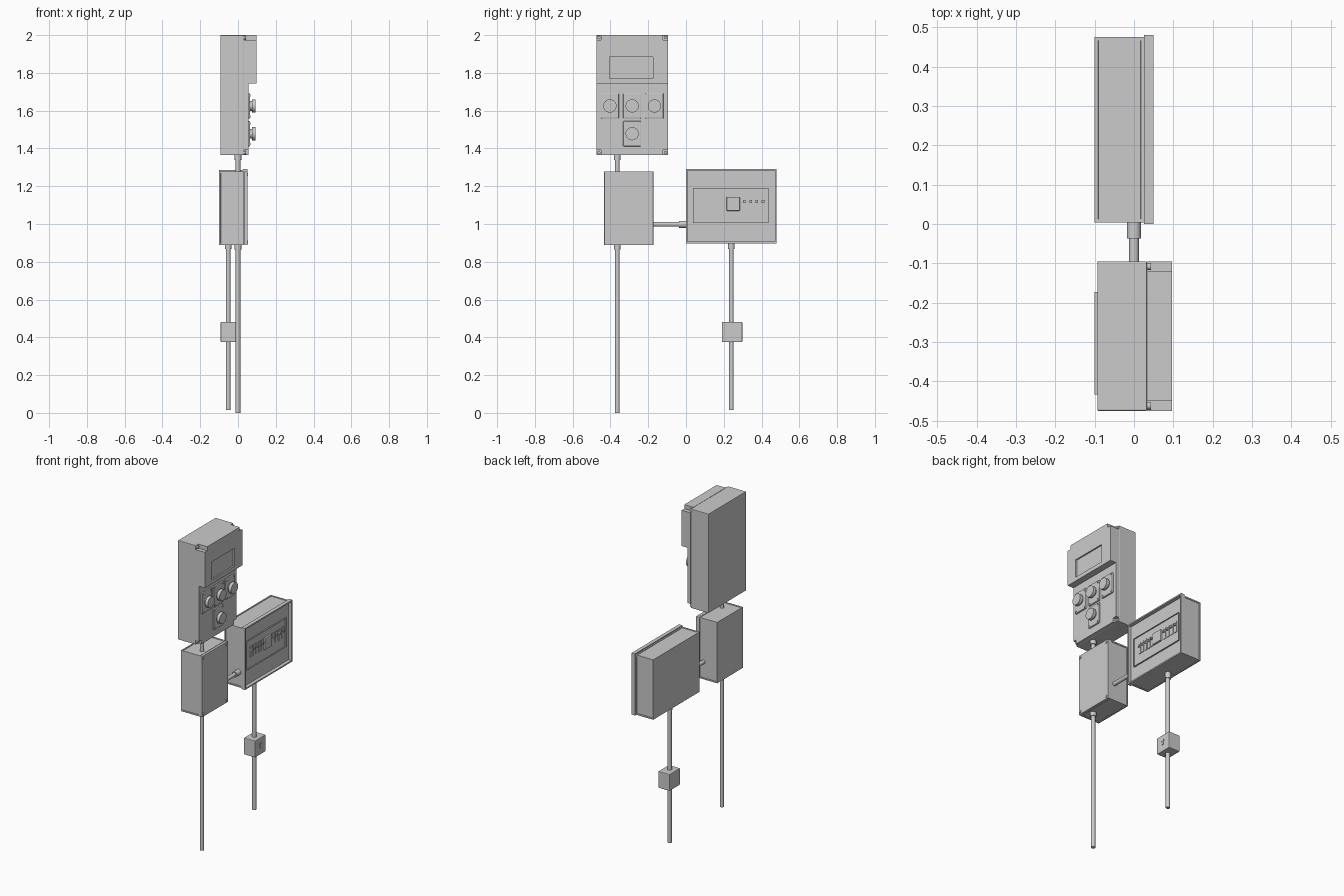
import bpy, bmesh, math
from mathutils import Matrix, Vector

if "Cube" in bpy.data.objects:
    bpy.data.objects.remove(bpy.data.objects["Cube"])

grey = bpy.data.materials.new("light grey")
grey.diffuse_color = (0.6, 0.6, 0.6, 1)
grey.use_nodes = True
grey.node_tree.nodes["Principled BSDF"].inputs["Base Color"].default_value = grey.diffuse_color


def finish(name, bm, smooth=False):
    bmesh.ops.recalc_face_normals(bm, faces=bm.faces[:])
    me = bpy.data.meshes.new(name)
    bm.to_mesh(me)
    bm.free()
    ob = bpy.data.objects.new(name, me)
    bpy.context.collection.objects.link(ob)
    me.materials.append(grey)
    if smooth:
        bpy.context.view_layer.objects.active = ob
        ob.select_set(True)
        bpy.ops.object.shade_smooth_by_angle(angle=math.radians(35))
        ob.select_set(False)
    return ob


def cube(x, y, z):
    bm = bmesh.new()
    bmesh.ops.create_cube(bm, size=1)
    for v in bm.verts:
        v.co = Vector([a[0] + (c + 0.5) * (a[1] - a[0]) for c, a in zip(v.co, (x, y, z))])
    return bm


def box(name, x, y, z, bevel=0, panels=False):
    bm = cube(x, y, z)
    if panels:  # shallow sunk panels on the four side walls
        bm.normal_update()
        walls = [f for f in bm.faces if abs(f.normal.x) < 0.5]
        bmesh.ops.inset_individual(bm, faces=walls, thickness=0.012, depth=0)
        bmesh.ops.inset_individual(bm, faces=walls, thickness=0.001, depth=-0.003)
    elif bevel:
        bmesh.ops.bevel(bm, geom=bm.edges[:], offset=bevel, segments=2, affect='EDGES', profile=0.5)
    return finish(name, bm)


def recessed(name, x, y, z, border, depth):
    """Box with a sunken +x face."""
    bm = cube(x, y, z)
    bm.normal_update()
    front = [f for f in bm.faces if f.normal.x > 0.5]
    bmesh.ops.inset_region(bm, faces=front, thickness=border)
    front = bmesh.ops.extrude_face_region(bm, geom=front)['geom']
    bmesh.ops.translate(bm, verts=[v for v in front if isinstance(v, bmesh.types.BMVert)], vec=(-depth, 0, 0))
    for f in [f for f in bm.faces if all(v.co.x > x[1] - 1e-5 for v in f.verts)
              and abs(f.calc_center_median().y - sum(y) / 2) < 1e-4
              and abs(f.calc_center_median().z - sum(z) / 2) < 1e-4]:
        bm.faces.remove(f)
    return finish(name, bm)


def rod(name, a, b, r, sides=24):
    a, b = Vector(a), Vector(b)
    bm = bmesh.new()
    m = Matrix.Translation((a + b) / 2) @ (b - a).to_track_quat('Z', 'Y').to_matrix().to_4x4()
    bmesh.ops.create_cone(bm, cap_ends=True, segments=sides, radius1=r, radius2=r, depth=(b - a).length, matrix=m)
    return finish(name, bm, sides > 8)


def profile(name, pts, x0, x1):
    """Extrude a y-z outline along x."""
    bm = bmesh.new()
    f = bm.faces.new([bm.verts.new((x0, y, z)) for y, z in pts])
    g = bmesh.ops.extrude_face_region(bm, geom=[f])['geom']
    bmesh.ops.translate(bm, verts=[v for v in g if isinstance(v, bmesh.types.BMVert)], vec=(x1 - x0, 0, 0))
    return finish(name, bm)


# control box: body, notched lid, raised display hood
Y0, Y1, Z0, Z1, N = -0.475, -0.095, 1.365, 2.0, 0.026
box("control_box_body", (-0.093, 0.033), (Y0, Y1), (Z0, Z1), 0.003)
profile("control_box_lid", [(Y0 + N, Z0), (Y1 - N, Z0), (Y1 - N, Z0 + N), (Y1, Z0 + N), (Y1, Z1 - N), (Y1 - N, Z1 - N),
                            (Y1 - N, Z1), (Y0 + N, Z1), (Y0 + N, Z1 - N), (Y0, Z1 - N), (Y0, Z0 + N), (Y0 + N, Z0 + N)],
        0.033, 0.055)
h = [(Y0, 1.745), (Y1, 1.745), (Y1, Z1 - N), (Y1 - N, Z1 - N), (Y1 - N, Z1), (Y0 + N, Z1), (Y0 + N, Z1 - N), (Y0, Z1 - N)]
profile("display_hood_base", h, 0.055, 0.085)
# hood front with the sunken display window
hood = profile("display_hood", h, 0.085, 0.097)
cut = box("display_window_cutter", (0.088, 0.12), (-0.405, -0.175), (1.77, 1.885))
cut.hide_render = True
cut.hide_set(True)
mod = hood.modifiers.new("window", 'BOOLEAN')
mod.operation, mod.object, mod.solver = 'DIFFERENCE', cut, 'EXACT'
for y in (Y0 + 0.013, Y1 - 0.013):
    for z in (Z0 + 0.013, Z1 - 0.013):
        rod("lid_screw", (0.03, y, z), (0.043, y, z), 0.009, 12)

# push buttons on screwed plates
for y, z in ((-0.403, 1.625), (-0.285, 1.625), (-0.167, 1.625), (-0.285, 1.478)):
    box("button_plate", (0.05, 0.064), (y - 0.048, y + 0.048), (z - 0.067, z + 0.067), 0.005)
    rod("button_collar", (0.06, y, z), (0.073, y, z), 0.026)
    rod("button_cap", (0.073, y, z), (0.093, y, z), 0.035)
    for sy in (-1, 1):
        for sz in (-1, 1):
            p = (y + sy * 0.037, z + sz * 0.055)
            rod("plate_screw", (0.06, *p), (0.067, *p), 0.005, 10)

# junction box
box("junction_box_body", (-0.1, 0.033), (-0.433, -0.173), (0.888, 1.278), panels=True)
box("junction_box_cover", (0.034, 0.05), (-0.433, -0.173), (0.888, 1.278), 0.002)
for y in (-0.418, -0.188):
    for z in (0.905, 1.261):
        rod("cover_screw", (0.045, y, z), (0.054, y, z), 0.008, 12)

# breaker box with framed recess
box("breaker_box_body", (-0.1, 0.026), (0.004, 0.475), (0.902, 1.286), panels=True)
recessed("breaker_box_frame", (0.026, 0.05), (0, 0.48), (0.898, 1.292), 0.012, 0.022)
recessed("breaker_panel", (0.026, 0.036), (0.037, 0.438), (1.004, 1.19), 0.005, 0.006)
for i in range(5):  # breaker switches
    y = 0.09 + i * 0.0275
    box("breaker_left", (0.028, 0.034), (y - 0.009, y + 0.009), (1.07, 1.14))
    box("breaker_left_toggle", (0.03, 0.041), (y - 0.006, y + 0.006), (1.112, 1.126))
box("main_breaker", (0.028, 0.042), (0.215, 0.285), (1.07, 1.143), 0.003)
for i in range(4):
    y = 0.309 + i * 0.033
    box("breaker_right", (0.028, 0.034), (y - 0.011, y + 0.011), (1.07, 1.14))
    box("breaker_right_toggle", (0.03, 0.043), (y - 0.007, y + 0.007), (1.112, 1.126))

# small switch box
box("switch_box", (-0.092, -0.012), (0.19, 0.298), (0.375, 0.482), 0.004)
box("switch_stem", (-0.014, -0.008), (0.24, 0.248), (0.415, 0.437))
box("switch_bar", (-0.014, -0.008), (0.234, 0.254), (0.437, 0.447))

# conduits and their couplings
R, C = 0.0125, 0.018
rod("long_conduit", (0, -0.364, 0), (0, -0.364, 0.9), R)
rod("upper_conduit", (0, -0.364, 1.27), (0, -0.364, 1.37), R)
rod("cross_conduit", (0, -0.18, 0.998), (0, 0.01, 0.998), R)
rod("breaker_conduit", (-0.052, 0.24, 0.015), (-0.052, 0.24, 0.91), R)
rod("long_coupling", (0, -0.364, 0.865), (0, -0.364, 0.892), C)
rod("upper_coupling", (0, -0.364, 1.34), (0, -0.364, 1.37), C)
rod("cross_coupling", (0, -0.037, 0.998), (0, 0.006, 0.998), C)
rod("breaker_coupling", (-0.052, 0.24, 0.868), (-0.052, 0.24, 0.905), C)
